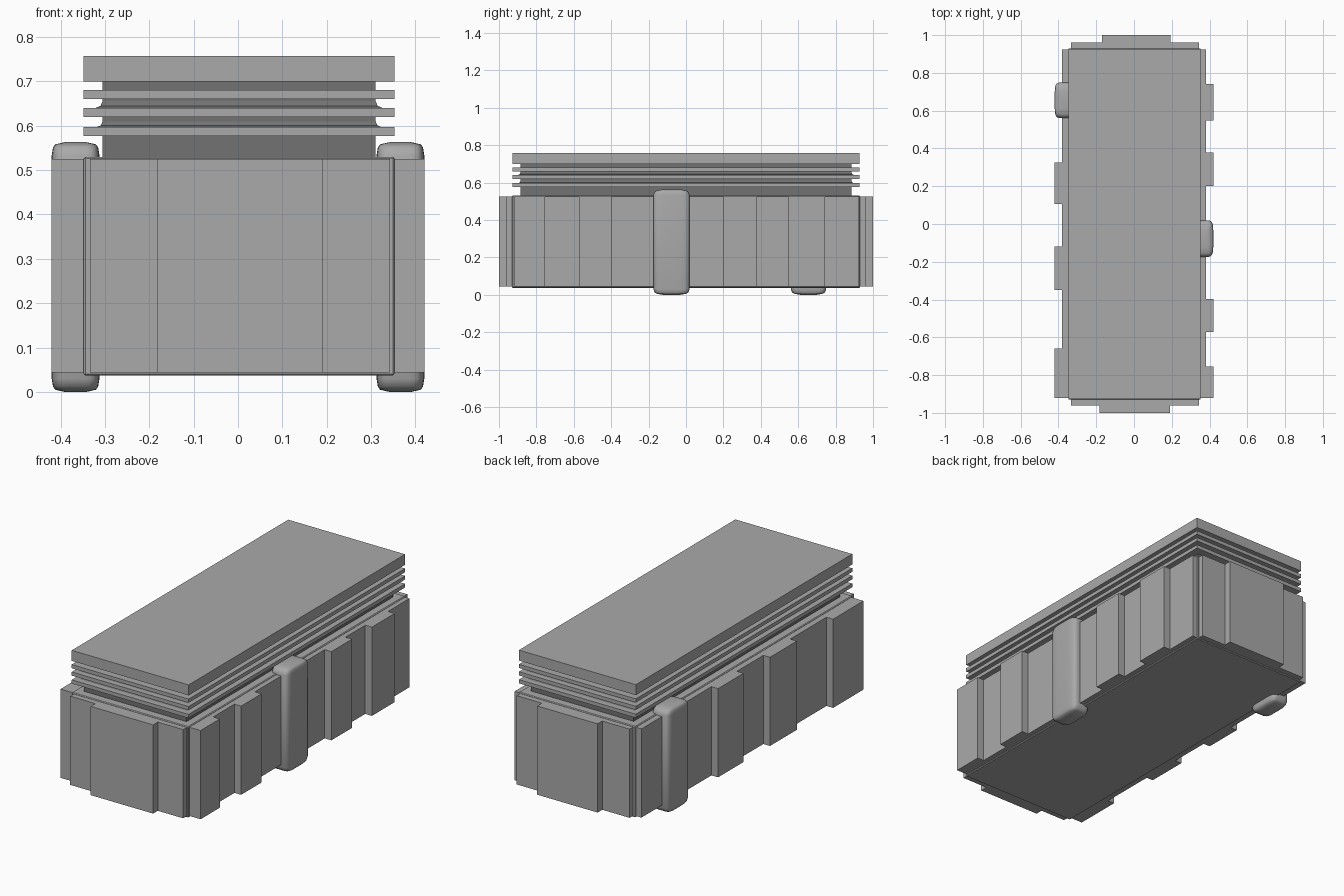
import bpy, bmesh, math

if "Cube" in bpy.data.objects:
    bpy.data.objects.remove(bpy.data.objects["Cube"])

def material(name, shade):
    mat = bpy.data.materials.new(name)
    mat.diffuse_color = (shade, shade, shade, 1)
    mat.use_nodes = True
    mat.node_tree.nodes["Principled BSDF"].inputs["Base Color"].default_value = mat.diffuse_color
    return mat

GREY = material("mid_grey", 0.4)
DARK = material("dark_grey", 0.17)

def add_object(name, bm, mat):
    bmesh.ops.recalc_face_normals(bm, faces=bm.faces)
    mesh = bpy.data.meshes.new(name)
    bm.to_mesh(mesh)
    bm.free()
    mesh.materials.append(mat)
    obj = bpy.data.objects.new(name, mesh)
    bpy.context.collection.objects.link(obj)
    return obj

def box(name, x, y, z, bevel=0.0):
    bm = bmesh.new()
    bmesh.ops.create_cube(bm, size=1)
    for v in bm.verts:
        for i, (lo, hi) in enumerate((x, y, z)):
            v.co[i] = lo if v.co[i] < 0 else hi
    obj = add_object(name, bm, GREY)
    if bevel:
        mod = obj.modifiers.new("rounding", 'BEVEL')
        mod.width, mod.segments = bevel, 1
    return obj

# Solid made by joining equal-length rings of points from bottom to top
def ring_solid(name, rings, mat):
    bm = bmesh.new()
    rings = [[bm.verts.new(p) for p in ring] for ring in rings]
    n = len(rings[0])
    for a, b in zip(rings, rings[1:]):
        for i in range(n):
            j = (i + 1) % n
            bm.faces.new((a[i], a[j], b[j], b[i]))
    bm.faces.new(rings[0])
    bm.faces.new(rings[-1])
    return add_object(name, bm, mat)

# Main casing
box("casing", (-0.348, 0.353), (-0.93, 0.93), (0.037, 0.53), 0.004)

# Dark neck with small fillets resting on the fins, as one stepped profile
NECK = 0.043
profile = [(NECK, 0.525)]
for z, fillet in ((0.597, 0.013), (0.64, 0.016), (0.68, 0.0)):
    profile += [(NECK, z - 0.005), (NECK - fillet, z),
                (NECK - fillet * 0.3, z + fillet * 0.3), (NECK, z + fillet)]
profile.append((NECK, 0.702))
CX, HX, HY = 0.0025, 0.3505, 0.927
ring_solid("neck", [[(CX + sx * (HX - d), sy * (HY - d), z)
                     for sx, sy in ((-1, -1), (1, -1), (1, 1), (-1, 1))]
                    for d, z in profile], DARK)

# Fins and lid
for i, z in enumerate((0.577, 0.62, 0.66)):
    box(f"fin_{i + 1}", (CX - HX, CX + HX), (-HY, HY), (z, z + 0.02))
box("lid", (CX - HX, CX + HX), (-HY, HY), (0.70, 0.757))

# Raised panels on the front and back
PANEL_Z = (0.044, 0.525)
box("front_panel", (-0.334, 0.343), (-0.96, -0.91), PANEL_Z)
box("front_centre_panel", (-0.183, 0.191), (-1.0, -0.91), PANEL_Z)
box("back_panel", (-0.334, 0.343), (0.91, 0.96), PANEL_Z)
box("back_centre_panel", (-0.17, 0.192), (0.91, 1.0), PANEL_Z)

# Post with a softly bulged plan and rounded ends
def rounded_post(name, x, y):
    cx, cy = sum(x) / 2, sum(y) / 2
    a, b = (x[1] - x[0]) / 2, (y[1] - y[0]) / 2
    def ring(dx, dy, z):
        pts = []
        for i in range(32):
            t = math.tau * (i + 0.5) / 32
            c, s = math.cos(t), math.sin(t)
            pts.append((cx + (a - dx) * math.copysign(abs(c) ** 0.4, c),
                        cy + (b - dy) * math.copysign(abs(s) ** 0.4, s), z))
        return pts
    end = [(0.03, 0.05, 0), (0.008, 0.02, 0.005), (0.003, 0.008, 0.012), (0, 0, 0.03)]
    rings = [ring(dx, dy, h) for dx, dy, h in end]
    rings += [ring(dx, dy, 0.563 - h) for dx, dy, h in reversed(end)]
    obj = ring_solid(name, rings, GREY)
    bpy.ops.object.select_all(action='DESELECT')
    obj.select_set(True)
    bpy.context.view_layer.objects.active = obj
    bpy.ops.object.shade_smooth_by_angle(angle=0.9)

# Side panels, square ribs and one rounded post per side
sides = {
    "right": (1, [(-0.92, -0.755), (-0.573, -0.398), (0.2, 0.378), (0.547, 0.742)],
              (-0.175, 0.02)),
    "left": (-1, [(-0.92, -0.66), (-0.35, -0.12), (0.107, 0.325)],
             (0.56, 0.75)),
}
for side, (s, ribs, post) in sides.items():
    def span(a, b):
        return tuple(sorted((s * a, s * b)))
    box(side + "_panel", span(0.32, 0.38), (-0.92, 0.925), PANEL_Z)
    for i, y in enumerate(ribs):
        box(f"{side}_rib_{i + 1}", span(0.33, 0.42), y, PANEL_Z)
    rounded_post(side + "_rounded_post", span(0.312, 0.42), post)
